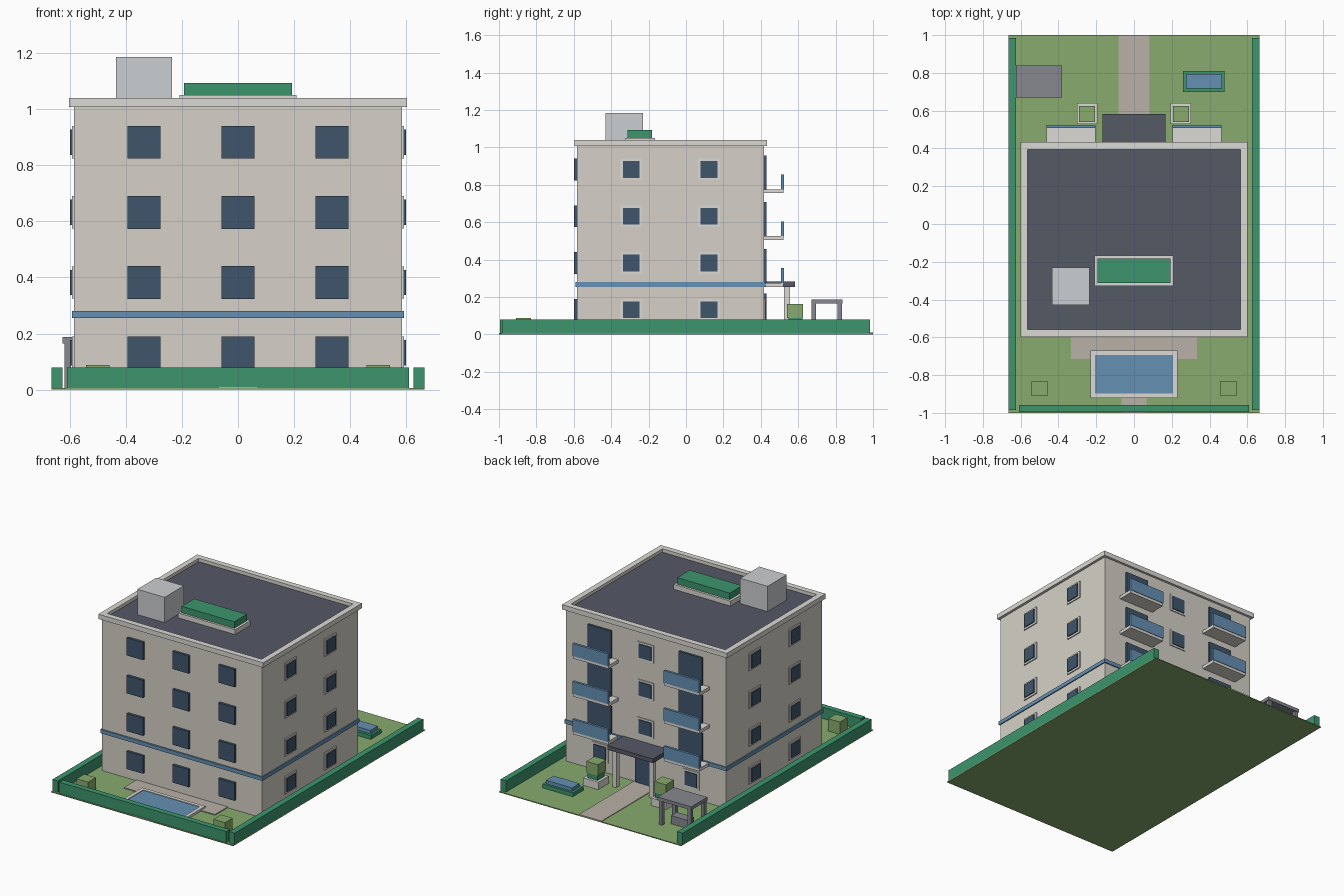
import bpy

if "Cube" in bpy.data.objects:
    bpy.data.objects.remove(bpy.data.objects["Cube"])

COL = {
    "wall": (.67, .64, .58), "trim": (.72, .70, .66), "roof": (.09, .10, .13),
    "glass": (.05, .09, .15), "blue": (.13, .28, .45), "hedge": (.045, .30, .155),
    "grass": (.25, .41, .155), "path": (.48, .44, .39), "metal": (.60, .62, .64),
    "grey": (.24, .25, .28),
}
MATS = {}
for n, c in COL.items():
    MATS[n] = bpy.data.materials.new(n)
    MATS[n].diffuse_color = (*c, 1)


def mesh_obj(name, verts, faces, mat):
    me = bpy.data.meshes.new(name)
    me.from_pydata(verts, [], faces)
    me.materials.append(MATS[mat])
    ob = bpy.data.objects.new(name, me)
    bpy.context.collection.objects.link(ob)
    return ob


def box(name, x, y, z, mat):
    """Box from (min, max) ranges."""
    v = [(a, b, c) for c in z for a, b in
         ((x[0], y[0]), (x[1], y[0]), (x[1], y[1]), (x[0], y[1]))]
    f = [(3, 2, 1, 0), (4, 5, 6, 7)] + [
        (i, (i + 1) % 4, (i + 1) % 4 + 4, i + 4) for i in range(4)]
    return mesh_obj(name, v, f, mat)


def ring(name, x, y, z, t, mat):
    """Rectangular rim with wall thickness t."""
    v = []
    for c in z:
        for d in (0, t):
            v += [(x[0] + d, y[0] + d, c), (x[1] - d, y[0] + d, c),
                  (x[1] - d, y[1] - d, c), (x[0] + d, y[1] - d, c)]
    f = []
    for i in range(4):
        j = (i + 1) % 4
        f += [(i, j, j + 8, i + 8), (j + 4, i + 4, i + 12, j + 12),
              (i + 8, j + 8, j + 12, i + 12), (j, i, i + 4, j + 4)]
    return mesh_obj(name, v, f, mat)


def around(c, w):
    return (c - w / 2, c + w / 2)


ROWS = (.132, .382, .632, .882)
SIDES = (-1, 1)

# Site: lawn, hedges, paths
box("lawn", (-.665, .665), (-1, 1), (0, .006), "grass")
for s in SIDES:
    box("side_hedge", around(s * .645, .04), (-.985, .985), (.005, .08), "hedge")
    box("front_shrub", around(s * .5, .085), (-.91, -.83), (.005, .088), "grass")
box("front_hedge", (-.61, .61), (-.995, -.957), (.005, .08), "hedge")
box("entrance_path", (-.083, .083), (.41, 1), (.003, .01), "path")
box("garden_path", (-.067, .067), (-1, -.9), (.003, .009), "path")
box("terrace", (-.333, .333), (-.715, -.57), (.003, .012), "path")

# Pool
ring("pool_rim", (-.23, .23), (-.92, -.67), (.004, .022), .023, "trim")
box("pool_water", (-.21, .21), (-.9, -.69), (.004, .018), "blue")

# Building body
box("walls", (-.585, .585), (-.583, .417), (.004, 1.01), "wall")
box("floor_band", (-.592, .592), (-.592, .424), (.255, .28), "blue")
box("roof_deck", (-.57, .57), (-.57, .405), (1.005, 1.018), "roof")
ring("parapet", (-.602, .602), (-.597, .433), (1.008, 1.04), .038, "trim")

# Rooftop
box("roof_housing", (-.435, -.235), (-.43, -.23), (1.015, 1.185), "metal")
box("roof_planter", (-.208, .208), (-.327, -.167), (1.015, 1.05), "trim")
box("roof_greenery", (-.192, .192), (-.313, -.182), (1.05, 1.093), "hedge")


def back_window(x, z):
    box("back_window_frame", around(x, .118), (.41, .423), around(z, .115), "trim")
    box("back_window_glass", around(x, .09), (.41, .429), around(z, .09), "glass")


for z in ROWS:
    # Front windows
    for x in (-.335, 0, .335):
        box("front_window", around(x, .118), (-.599, -.575), around(z, .117), "glass")
    # Side windows
    for s in SIDES:
        for y in (-.293, .123):
            fx = sorted((s * .575, s * .592))
            gx = sorted((s * .575, s * .599))
            box("side_window_frame", fx, around(y, .118), around(z, .115), "trim")
            box("side_window_glass", gx, around(y, .09), around(z, .09), "glass")
    # Back windows: sides on the ground floor, centre above
    if z == ROWS[0]:
        for s in SIDES:
            back_window(s * .333, z)
    else:
        back_window(0, z)
        # Balconies
        for s in SIDES:
            b = z - .127
            box("balcony_slab", around(s * .333, .26), (.41, .52), (b, b + .021), "trim")
            box("balcony_rail", around(s * .333, .26), (.507, .523), (b + .018, b + .1), "blue")
            box("balcony_door", around(s * .333, .17), (.41, .43), (b + .02, b + .203), "glass")

# Entrance
box("entrance_door", around(0, .14), (.41, .43), (.008, .218), "glass")
box("entrance_canopy", (-.167, .167), (.41, .582), (.255, .283), "roof")
for s in SIDES:
    box("canopy_column", around(s * .135, .03), (.525, .555), (.006, .256), "trim")
    # Entrance planters
    box("planter_box", around(s * .248, .11), (.53, .64), (.004, .055), "trim")
    box("planter_soil_plant", around(s * .248, .075), around(.585, .075), (.055, .09), "hedge")
    box("planter_bush", around(s * .248, .085), around(.583, .085), (.088, .162), "grass")

# Shelter with bench
box("shelter_top", (-.625, -.38), (.67, .838), (.165, .187), "grey")
for x in (-.607, -.398):
    for y in (.683, .822):
        box("shelter_post", around(x, .024), around(y, .024), (.004, .167), "grey")
box("shelter_bench", (-.565, -.44), (.725, .785), (.004, .06), "grey")

# Garden basin
box("basin_base", (.26, .48), (.70, .81), (.004, .032), "hedge")
box("basin_top", (.276, .465), (.717, .795), (.03, .055), "blue")

for m in bpy.data.materials:
    if m.users and not m.is_grease_pencil:
        m.use_nodes = True
        m.node_tree.nodes["Principled BSDF"].inputs["Base Color"].default_value = m.diffuse_color
